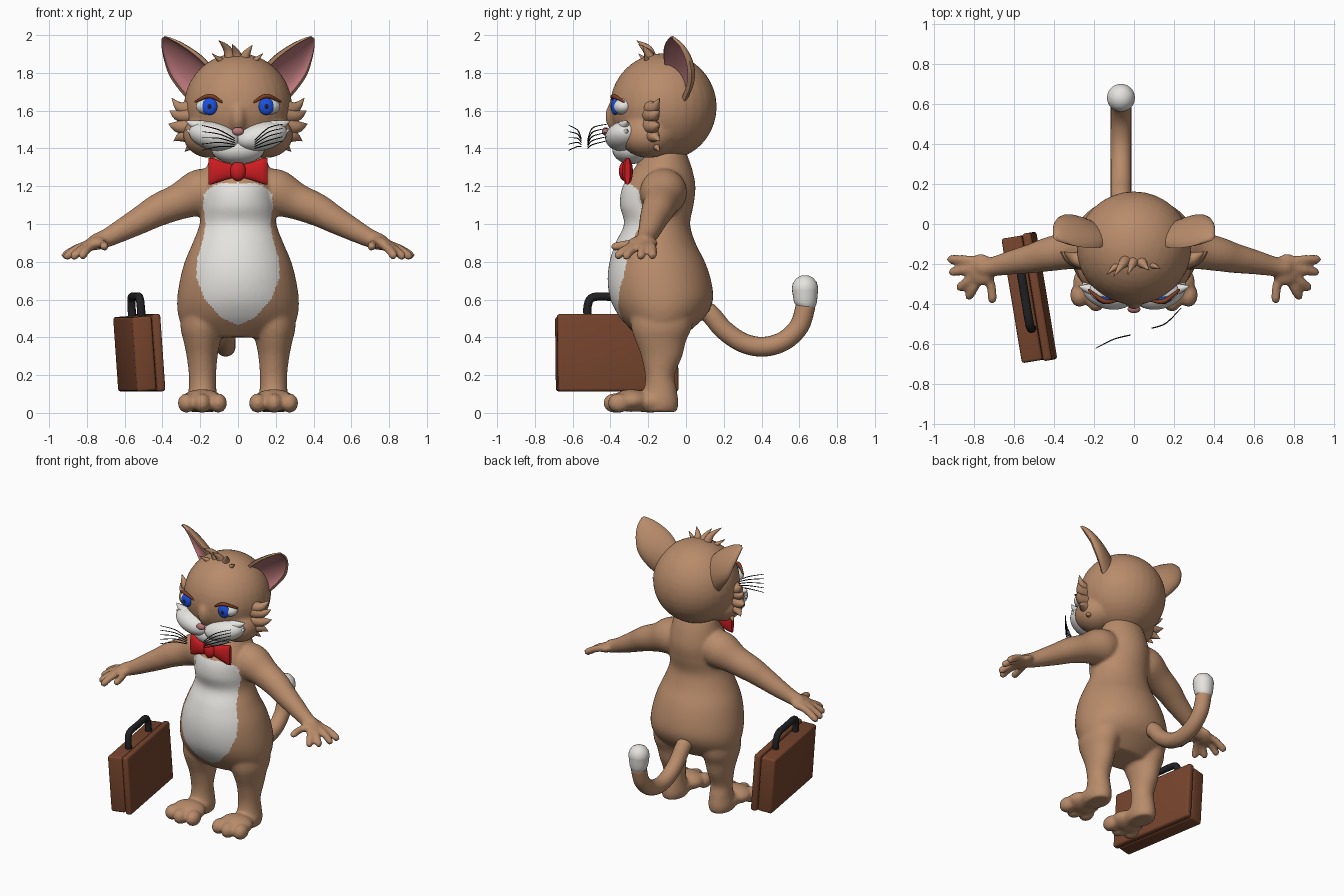
import bpy, bmesh
from math import sin, cos, pi, radians
from mathutils import Vector, Matrix, Euler

cube = bpy.data.objects.get("Cube")
if cube:
    bpy.data.objects.remove(cube)


def material(name, *rgb):
    m = bpy.data.materials.new(name)
    m.use_nodes = True
    m.diffuse_color = (*rgb, 1)
    m.node_tree.nodes["Principled BSDF"].inputs["Base Color"].default_value = (*rgb, 1)
    return m


FUR = material("tan fur", .48, .26, .145)
WHITE = material("white fur", .78, .77, .74)
PINK = material("pink skin", .48, .18, .19)
BLUE = material("blue iris", .01, .08, .75)
BLACK = material("black", .015, .015, .017)
RED = material("red cloth", .6, .012, .015)
LEATHER = material("brown leather", .18, .058, .026)
RUST = material("rust eyelid", .22, .05, .015)


# ---- helpers ----
def spline(rows, n=5):
    """Smooth curve through rows of any number of values."""
    out = []
    for k in range(len(rows) - 1):
        quad = (rows[max(k - 1, 0)], rows[k], rows[k + 1], rows[min(k + 2, len(rows) - 1)])
        for i in range(n):
            t = i / n
            out.append([.5 * (2 * q + (r - p) * t + (2 * p - 5 * q + 4 * r - s) * t * t
                              + (3 * q - p - 3 * r + s) * t ** 3) for p, q, r, s in zip(*quad)])
    return out + [list(rows[-1])]


def loft(bm, rings, mat=lambda j: 0):
    vs = [[bm.verts.new(p) for p in r] for r in rings]
    n = len(vs[0])
    for a, b in zip(vs, vs[1:]):
        for j in range(n):
            k = (j + 1) % n
            bm.faces.new((a[j], a[k], b[k], b[j])).material_index = mat(j)
    bm.faces.new(vs[0])
    bm.faces.new(vs[-1])


def tube(bm, pts, sides=16, n=5):
    """Round-ended tube through (x, y, z, radius) points."""
    rows = spline(pts, n)
    path = [(Vector(r[:3]), max(r[3], .001)) for r in rows]
    span = path[-1][0] - path[0][0]
    ref = Vector([float(i == min(range(3), key=lambda k: abs(span[k]))) for i in range(3)])
    stations = []
    for i, (p, r) in enumerate(path):
        t = (path[min(i + 1, len(path) - 1)][0] - path[max(i - 1, 0)][0]).normalized()
        caps = [radians(a) for a in (25, 50, 75)]
        if i == 0:
            stations += [(p - t * r * sin(a), r * cos(a), t) for a in reversed(caps)]
        stations.append((p, r, t))
        if i == len(path) - 1:
            stations += [(p + t * r * sin(a), r * cos(a), t) for a in caps]
    rings = []
    for p, r, t in stations:
        u = t.cross(ref).normalized()
        v = t.cross(u)
        rings.append([p + (u * cos(2 * pi * j / sides) + v * sin(2 * pi * j / sides)) * r
                      for j in range(sides)])
    loft(bm, rings)


def column(bm, rows, s=1, sides=48):
    """Upright oval column from (z, centre x, half width, front y, back y)."""
    rings = []
    for z, cx, w, f, b in spline(rows):
        rings.append([Vector((s * cx + w * cos(a), (f + b) / 2 + (b - f) / 2 * sin(a), z))
                      for a in (2 * pi * j / sides for j in range(sides))])
    loft(bm, rings)


def ball(bm, c, r, rot=(0, 0, 0)):
    bmesh.ops.create_uvsphere(bm, u_segments=32, v_segments=20, radius=1,
                              matrix=Matrix.LocRotScale(Vector(c), Euler(rot), Vector(r)))


def smooth(me):
    me.shade_smooth()
    me.set_sharp_from_angle(angle=radians(55))


def finish(bm, name, *mats):
    bmesh.ops.recalc_face_normals(bm, faces=bm.faces)
    me = bpy.data.meshes.new(name)
    bm.to_mesh(me)
    bm.free()
    for m in mats:
        me.materials.append(m)
    smooth(me)
    ob = bpy.data.objects.new(name, me)
    bpy.context.collection.objects.link(ob)
    return ob


def fuse(ob, voxel, rounds):
    """Melt overlapping volumes into one skin."""
    mod = ob.modifiers.new("fuse", "REMESH")
    mod.mode, mod.voxel_size = "VOXEL", voxel
    mod = ob.modifiers.new("soften", "SMOOTH")
    mod.factor, mod.iterations = .5, rounds
    mats = list(ob.data.materials)
    me = bpy.data.meshes.new_from_object(ob.evaluated_get(bpy.context.evaluated_depsgraph_get()))
    ob.modifiers.clear()
    ob.data = me
    me.materials.clear()
    for m in mats:
        me.materials.append(m)
    me.shade_smooth()


def single(name, mat, build, *args):
    bm = bmesh.new()
    build(bm, *args)
    return finish(bm, name, mat)


# ---- body with legs, feet, arms and hands ----
bm = bmesh.new()
column(bm, [(.40, 0, .2, -.25, -.02), (.46, 0, .29, -.31, .05), (.52, 0, .317, -.36, .11),
            (.6, 0, .322, -.4, .143), (.7, 0, .308, -.415, .133), (.8, 0, .282, -.405, .1),
            (.9, 0, .24, -.373, .05), (1, 0, .203, -.328, .022), (1.1, 0, .197, -.35, .04),
            (1.2, 0, .19, -.335, .05), (1.3, 0, .165, -.27, .03), (1.38, 0, .14, -.22, 0)])
fingers = [((.79, -.185, .89), (.85, -.178, .872), (.912, -.177, .835)),
           ((.8, -.22, .89), (.85, -.23, .87), (.903, -.24, .832)),
           ((.79, -.25, .885), (.83, -.285, .865), (.867, -.315, .832)),
           ((.77, -.27, .885), (.8, -.32, .865), (.822, -.358, .835)),
           ((.73, -.25, .895), (.712, -.32, .89), (.707, -.375, .88))]
for s in (1, -1):
    column(bm, [(.55, .17, .13, -.3, .05), (.45, .187, .117, -.29, .03), (.38, .19, .098, -.267, 0),
                (.3, .19, .082, -.237, -.02), (.2, .188, .072, -.217, -.06),
                (.13, .188, .073, -.222, -.05), (.05, .188, .082, -.25, -.04),
                (.005, .188, .07, -.24, -.05)], s)
    ball(bm, (s * .19, -.19, .058), (.085, .15, .056))
    ball(bm, (s * .19, -.29, .065), (.115, .1, .06))
    for x, y in ((.105, -.36), (.19, -.378), (.272, -.355)):
        ball(bm, (s * x, y, .052), (.047, .06, .052))
    tube(bm, [(s * x, y, z, r) for x, y, z, r in
              [(.1, -.12, 1.18, .11), (.2, -.12, 1.165, .125), (.31, -.13, 1.12, .097),
               (.42, -.15, 1.075, .086), (.5, -.17, 1.03, .075), (.6, -.19, .975, .062),
               (.69, -.21, .928, .05), (.75, -.22, .905, .045)]], 24)
    ball(bm, (s * .765, -.228, .897), (.075, .08, .034), (0, s * .4, 0))
    for f in fingers:
        tube(bm, [(s * x, y, z, .024) for x, y, z in f], 12)
body = finish(bm, "body", FUR, WHITE)
fuse(body, .011, 6)

# white bib on the chest and belly
BIB = [(.465, 0), (.5, .085), (.6, .175), (.72, .222), (.82, .215), (.92, .185),
       (1, .172), (1.1, .185), (1.17, .175), (1.21, .12), (1.22, 0)]
for p in body.data.polygons:
    x, y, z = p.center
    for (z0, w0), (z1, w1) in zip(BIB, BIB[1:]):
        if z0 <= z < z1 and p.normal.y < 0 and y < -.1:
            p.material_index = int(abs(x) < w0 + (w1 - w0) * (z - z0) / (z1 - z0))

# ---- tail ----
single("tail", FUR, tube, [(-.065, y, z, .052) for y, z in
                           [(.04, .56), (.12, .53), (.2, .44), (.3, .372), (.41, .35),
                            (.52, .382), (.6, .46), (.632, .56)]], 20)
single("tail_tip", WHITE, tube, [(-.065, .628, .555, .045), (-.065, .632, .585, .06),
                                 (-.065, .63, .66, .07)], 24)

# ---- head ----
bm = bmesh.new()
ball(bm, (0, -.12, 1.62), (.287, .283, .284))
ball(bm, (0, -.22, 1.68), (.2, .165, .13))
ball(bm, (0, -.34, 1.57), (.055, .088, .1))
for s in (1, -1):
    ball(bm, (s * .15, -.2, 1.47), (.14, .15, .12))
fuse(finish(bm, "head", FUR), .012, 6)

bm = bmesh.new()
for s in (1, -1):
    for tx, tz, bz in ((.35, 1.665, 1.62), (.362, 1.6, 1.58), (.367, 1.53, 1.52),
                       (.34, 1.44, 1.47), (.28, 1.385, 1.43)):
        tube(bm, [(s * (tx - .13), -.19, bz, .05), (s * (tx - .05), -.17, bz - .005, .032),
                  (s * tx, -.14, tz, .002)], 10)
finish(bm, "cheek_fur", FUR)

bm = bmesh.new()
for bx, tx, ty, tz in ((-.05, -.135, -.25, 1.9), (-.035, -.1, -.26, 1.97), (0, -.03, -.25, 1.95),
                       (.03, .075, -.23, 1.945), (.05, .13, -.22, 1.9)):
    tube(bm, [(bx, -.18, 1.85, .035), ((bx * 2 + tx) / 3, -.2, tz - .045, .022),
              (tx, ty, tz, .002)], 10)
finish(bm, "hair_tuft", FUR)

# ---- ears: inner and outer edges, bulging back and hollow front ----
EAR = [(.11, -.09, 1.79, .26, -.01, 1.65), (.163, -.115, 1.86, .32, .02, 1.72),
       (.22, -.12, 1.91, .366, .03, 1.79), (.29, -.11, 1.955, .392, .015, 1.87),
       (.35, -.09, 1.983, .405, -.02, 1.94), (.388, -.072, 1.995, .402, -.062, 1.982)]
for s, name in ((1, "left_ear"), (-1, "right_ear")):
    bm = bmesh.new()
    normal = Vector((s * .35, -.9, -.2)).normalized()
    rings = []
    for r in spline(EAR):
        inner, outer = Vector((s * r[0], r[1], r[2])), Vector((s * r[3], r[4], r[5]))
        mid, half = (inner + outer) / 2, (outer - inner) / 2
        d = half.length * .5
        rings.append([mid + half * cos(pi * j / 12) - normal * d * sin(pi * j / 12) for j in range(13)]
                     + [mid - half * .84 * cos(pi * j / 10) + normal * (.01 - d * .7 * sin(pi * j / 10))
                        for j in range(11)])
    loft(bm, rings, lambda j: int(13 <= j < 23))
    finish(bm, name, FUR, PINK)

# ---- face ----
for s, side in ((1, "left"), (-1, "right")):
    single(side + "_eye", WHITE, ball, (s * .155, -.337, 1.622), (.068, .052, .044), (0, 0, s * .2))
    single(side + "_iris", BLUE, ball, (s * .15, -.375, 1.622), (.041, .022, .045), (0, 0, s * .15))
    single(side + "_pupil", BLACK, ball, (s * .15, -.391, 1.622), (.014, .009, .016))
    single(side + "_eyelid", RUST, tube, [(s * .085, -.383, 1.645, .006), (s * .15, -.385, 1.678, .012),
                                          (s * .225, -.33, 1.648, .006)], 10)
    bm = bmesh.new()
    ball(bm, (s * .125, -.33, 1.465), (.14, .095, .075), (0, -s * .22, s * .25))
    for z in (1.545, 1.5):
        tube(bm, [(s * .19, -.33, z - .03, .035), (s * .24, -.32, z - .015, .02),
                  (s * .275, -.31, z, .002)], 10)
    finish(bm, side + "_muzzle", WHITE)
single("chin", WHITE, ball, (0, -.29, 1.395), (.14, .1, .078))
single("nose", PINK, ball, (0, -.425, 1.49), (.032, .02, .022))

# whiskers, swept forward
bm = bmesh.new()
for i in range(5):
    h = i * .022
    tube(bm, [(-.02, -.555, 1.41 + h / 2, .003), (-.1, -.575, 1.41 + h, .003),
              (-.19, -.62, 1.39 + h * 1.5, .002)], 6)
    tube(bm, [(.09, -.52, 1.4 + h / 2, .003), (.16, -.495, 1.42 + h, .003),
              (.235, -.42, 1.44 + h, .002)], 6)
finish(bm, "whiskers", BLACK)

# ---- bow tie ----
bm = bmesh.new()
ball(bm, (0, -.325, 1.28), (.042, .03, .052))
for s in (1, -1):
    rings = []
    for x, h, d in spline([(.02, .034, .018), (.08, .05, .028), (.13, .068, .027), (.157, .07, .014)]):
        rings.append([Vector((s * x, -.31 + d * cos(a), 1.28 + h * sin(a) * (1 + .12 * abs(cos(a)))))
                      for a in (2 * pi * j / 24 for j in range(24))])
    loft(bm, rings)
finish(bm, "bow_tie", RED)

# ---- briefcase ----
place = Matrix.LocRotScale(Vector((-.522, -.37, .315)), Euler((0, -.07, radians(9.4))), None)
for name, x, size in (("case_body", -.025, (.105, .63, .395)), ("case_lid", .052, (.045, .645, .41))):
    bm = bmesh.new()
    bmesh.ops.create_cube(bm, size=1, matrix=Matrix.LocRotScale(Vector((x, 0, 0)), None, Vector(size)))
    bmesh.ops.bevel(bm, geom=bm.edges[:], offset=.014, segments=3, profile=.5, affect="EDGES")
    finish(bm, name, LEATHER).matrix_world = place
handle = single("case_handle", BLACK, tube, [(0, y, z, .022) for y, z in
                ((-.15, .18), (-.15, .25), (-.12, .298), (0, .3), (.12, .298), (.15, .25), (.15, .18))], 12)
handle.matrix_world = place
